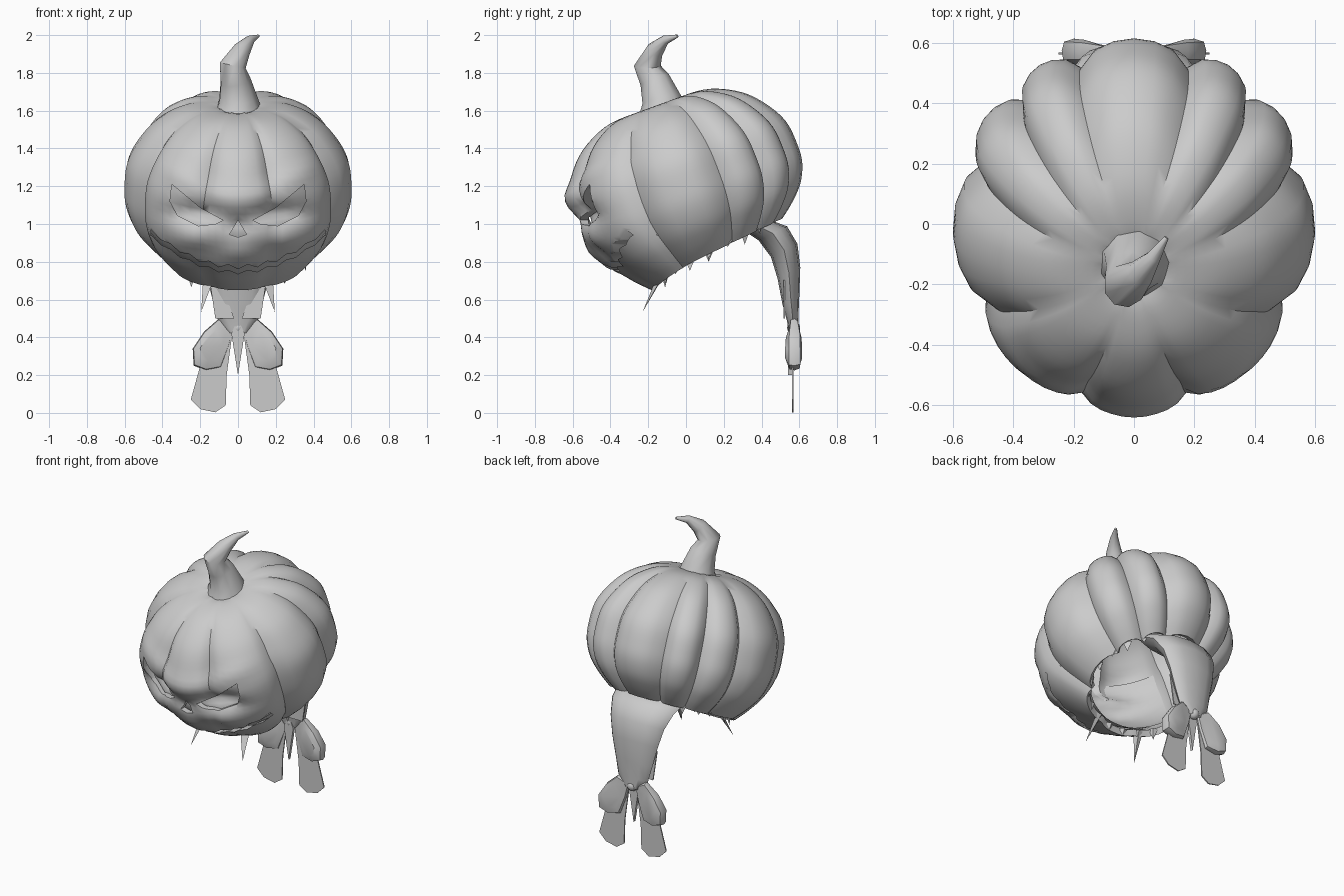
import bpy, bmesh, math
from mathutils import Vector, Matrix

if "Cube" in bpy.data.objects:
    bpy.data.objects.remove(bpy.data.objects["Cube"])

GREY = (0.6, 0.6, 0.6, 1)
mat = bpy.data.materials.new("plain_grey")
mat.use_nodes = True
mat.diffuse_color = GREY
mat.node_tree.nodes["Principled BSDF"].inputs["Base Color"].default_value = GREY


def make(name, verts, faces):
    me = bpy.data.meshes.new(name)
    me.from_pydata([tuple(v) for v in verts], [], faces)
    bm = bmesh.new()
    bm.from_mesh(me)
    bmesh.ops.recalc_face_normals(bm, faces=bm.faces)
    bm.to_mesh(me)
    bm.free()
    me.materials.append(mat)
    ob = bpy.data.objects.new(name, me)
    bpy.context.collection.objects.link(ob)
    return ob


def finish(ob, angle=45):
    bpy.ops.object.select_all(action='DESELECT')
    ob.select_set(True)
    bpy.context.view_layer.objects.active = ob
    for m in list(ob.modifiers):
        bpy.ops.object.modifier_apply(modifier=m.name)
    bpy.ops.object.shade_smooth_by_angle(angle=math.radians(angle))


def loft(name, rings, closed=False):
    """Skin a list of rings; closed joins the last ring to the first, otherwise the ends are capped."""
    n, m = len(rings[0]), len(rings)
    verts = [v for r in rings for v in r]
    faces = []
    for i in range(m if closed else m - 1):
        a, b = i * n, (i + 1) % m * n
        faces += [(a + j, a + (j + 1) % n, b + (j + 1) % n, b + j) for j in range(n)]
    if not closed:
        faces += [tuple(range(n)), tuple(range(len(verts) - n, len(verts)))]
    return make(name, verts, faces)


def prism(name, outline, front, back):
    """Extrude an x-z outline between two y positions."""
    return loft(name, [[(x, y, z) for x, z in outline] for y in (front, back)])


def mirror_pts(pts, s):
    return [(s * x, z) for x, z in pts]


def spline(pts, steps):
    out = []
    for i in range(len(pts) - 1):
        a, b, c, d = [Vector(pts[min(max(k, 0), len(pts) - 1)]) for k in range(i - 1, i + 3)]
        for s in range(steps):
            t = s / steps
            out.append(b + (c - a) * t / 2 + (2 * a - 5 * b + 4 * c - d) * t * t / 2
                       + (3 * b - a - 3 * c + d) * t ** 3 / 2)
    return out + [Vector(pts[-1])]


def blob(x, z, cx, cz, w, h):
    return math.exp(-((x - cx) / w) ** 2 - ((z - cz) / h) ** 2)


def clamp(v):
    return min(1, max(0, v))


def smile(x):
    return 0.75 + 0.9 * x * x


# Pumpkin shell: lobed lathe, leaning forward, with a sculpted face
PROFILE = [(.06, .43), (.15, .455), (.3, .44), (.45, .365), (.55, .26), (.615, .14),
           (.63, 0), (.62, -.12), (.575, -.24), (.5, -.34), (.42, -.42)]
half = [19, 64, 110, 136, 160]
VALLEYS = [-19] + half + [360 - a for a in reversed(half)]
TILT = Matrix.Rotation(math.radians(20), 3, 'X')
CENTRE = Vector((0, 0, 1.2))


def shell_point(r, lz, ang, bump):
    a = math.radians(ang)
    front = max(0, math.cos(a)) ** 2
    low = clamp((.22 - lz) / .2)
    r *= 1 - .12 * (1 - .8 * front * low) * (1 - bump)
    if lz < 0:
        lz *= 1 - .2 * (1 - math.cos(a)) / 2 + .03 * front
    p = TILT @ Vector((.955 * r * math.sin(a), -r * math.cos(a), lz)) + CENTRE
    if p.y < 0:
        x, z = abs(p.x), p.z
        brow = 1.09 + .5 * max(0, x - .08)
        push = .018 * math.exp(-((z - brow - .05) / .06) ** 2) * clamp((.5 - x) / .15)
        push += .035 * blob(x, z, .24, .91, .12, .06)
        push += .025 * blob(x, z, 0, .85, .09, .05)
        push -= .07 * blob(x, z, .22, 1.05, .14, .05)
        push -= .05 * blob(x, z, 0, 1.0, .08, .05)
        push -= .035 * clamp((1.02 - z) / .15) * clamp((.6 - x) / .3)
        push -= .03 * clamp((smile(x) + .02 - z) / .04) * clamp(1 - x / .5)
        p.y -= push * min(1, -p.y / .2)
    return p


columns = []
for a0, a1 in zip(VALLEYS, VALLEYS[1:]):
    n = 10 if a0 < 64 or a1 > 296 else 6
    for k in range(n):
        u = k / n
        columns.append((a0 + (a1 - a0) * u, (1 - (2 * u - 1) ** 2) ** .7))
rows = spline(PROFILE, 4)
outer = [[shell_point(r, z, a, b) for a, b in columns] for r, z in rows]
inner = [[CENTRE + (p - CENTRE) * .93 for p in ring] for ring in reversed(outer)]
shell = loft("pumpkin_shell", outer + inner, closed=True)

# Face openings
EYE = [(.08, 1.02), (.2, 1.085), (.35, 1.21), (.36, 1.12), (.32, 1.045), (.21, .99), (.12, 1.0)]
NOSE = [(0, 1.02), (.045, .945), (0, .93), (-.045, .945)]
N = 18
xs = [-.46 + .92 * i / N for i in range(N + 1)]
upper = [(x, smile(x) + .022 + .012 * (-1) ** i * (1 - abs(x))) for i, x in enumerate(xs)]
lower = [(x, smile(x) - .004 + .01 * (-1) ** i * (1 - abs(x))) for i, x in enumerate(xs)]
cutters = [prism("nose_cutter", NOSE, -.9, -.3),
           prism("mouth_cutter", upper + lower[::-1], -.9, -.08)]
for s in (1, -1):
    cutters.append(prism("eye_cutter", mirror_pts(EYE, s), -.9, -.2))
for c in cutters:
    c.hide_render = True
    b = shell.modifiers.new("opening", 'BOOLEAN')
    b.operation = 'DIFFERENCE'
    b.solver = 'EXACT'
    b.object = c
finish(shell, 40)
for c in cutters:
    bpy.data.objects.remove(c)

# Lining sheet that closes the eyes, nose and mouth from inside
angles = range(-70, 71, 7)
n = len(angles)
sheet = [CENTRE + (shell_point(r, z, a, .9) - CENTRE) * .9 for r, z in rows[18:] for a in angles]
finish(make("face_lining", sheet,
            [(i + j, i + j + 1, i + n + j + 1, i + n + j)
             for i in range(0, len(sheet) - n, n) for j in range(n - 1)]))

# Curled stem
STEM = [(0, -.12, 1.58, .135), (0, -.13, 1.66, .105), (-.015, -.165, 1.76, .082),
        (-.03, -.205, 1.84, .072), (.02, -.165, 1.92, .048), (.065, -.11, 1.975, .025),
        (.108, -.045, 1.995, .008)]
rings = []
for i, (x, y, z, r) in enumerate(STEM):
    lo, hi = STEM[max(i - 1, 0)], STEM[min(i + 1, len(STEM) - 1)]
    d = (Vector(hi[:3]) - Vector(lo[:3])).normalized()
    q = Vector((0, 0, 1)).rotation_difference(d)
    rings.append([Vector((x, y, z)) + q @ Vector((r * math.cos(t), r * math.sin(t), 0))
                  for t in [math.tau * k / 9 for k in range(9)]])
finish(loft("stem", rings), 50)

# Cloth tail hanging from the back rim
TAIL = [(.36, 1.0, .25, .06), (.46, .95, .23, .075), (.52, .86, .2, .07), (.545, .74, .17, .06),
        (.555, .6, .135, .045), (.565, .5, .11, .03), (.57, .43, .05, .025)]
rings = [[(w * math.cos(t), y + d * math.sin(t), z + .5 * d * math.sin(t))
          for t in [math.tau * k / 12 for k in range(12)]] for y, z, w, d in TAIL]
finish(loft("cloth_tail", rings), 50)

# Bow: padded loops, flat ribbon ends, knot and centre point
LOOP = [(.02, .46), (.1, .5), (.18, .43), (.24, .34), (.235, .25), (.17, .225), (.09, .24), (.045, .36)]
RIBBON = [(.03, .42), (.07, .44), (.2, .25), (.25, .07), (.2, .02), (.12, .003), (.065, .04), (.06, .2)]
for s, side in ((1, "left"), (-1, "right")):
    layers = []
    for y, k in ((.525, .6), (.545, .95), (.575, 1), (.605, .92), (.615, .6)):
        layers.append([(s * (.14 + (x - .14) * k), .57 + (y - .57) * min(1, 4 * x + .2),
                        .35 + (z - .35) * k) for x, z in LOOP])
    finish(loft("bow_loop_" + side, layers), 40)
    prism("ribbon_end_" + side, mirror_pts(RIBBON, s), .562, .57)
    prism("tail_fold_" + side, mirror_pts([(.02, .5), (.1, .72), (.15, .7), (.12, .5)], s),
          .517, .525)
prism("bow_point", [(-.035, .42), (0, .5), (.035, .42), (0, .2)], .54, .56)
bpy.ops.mesh.primitive_uv_sphere_add(segments=10, ring_count=6, radius=.035, location=(0, .57, .45))
knot = bpy.context.object
knot.name = "bow_knot"
knot.data.materials.append(mat)
finish(knot, 60)

# Ragged cloth points around the lower rim, longest below the chin
verts, faces = [], []
for i in range(22):
    ang = 360 * (i + .5) / 22
    a = math.radians(ang)
    chin = i in (1, 20)
    length = .17 if chin else (.04, .07, .05)[i % 3]
    base = shell_point(.4, -.39, ang, .8)
    out = Vector((math.sin(a), -math.cos(a), 0))
    side = Vector((math.cos(a), math.sin(a), 0)) * .03
    tip = base + out * (.09 if chin else 0) + Vector((0, 0, -length))
    n = len(verts)
    verts += [base - side, base + side, base - out * .02, tip]
    faces += [(n, n + 1, n + 3), (n + 1, n + 2, n + 3), (n + 2, n, n + 3), (n, n + 2, n + 1)]
make("ragged_rim", verts, faces)
